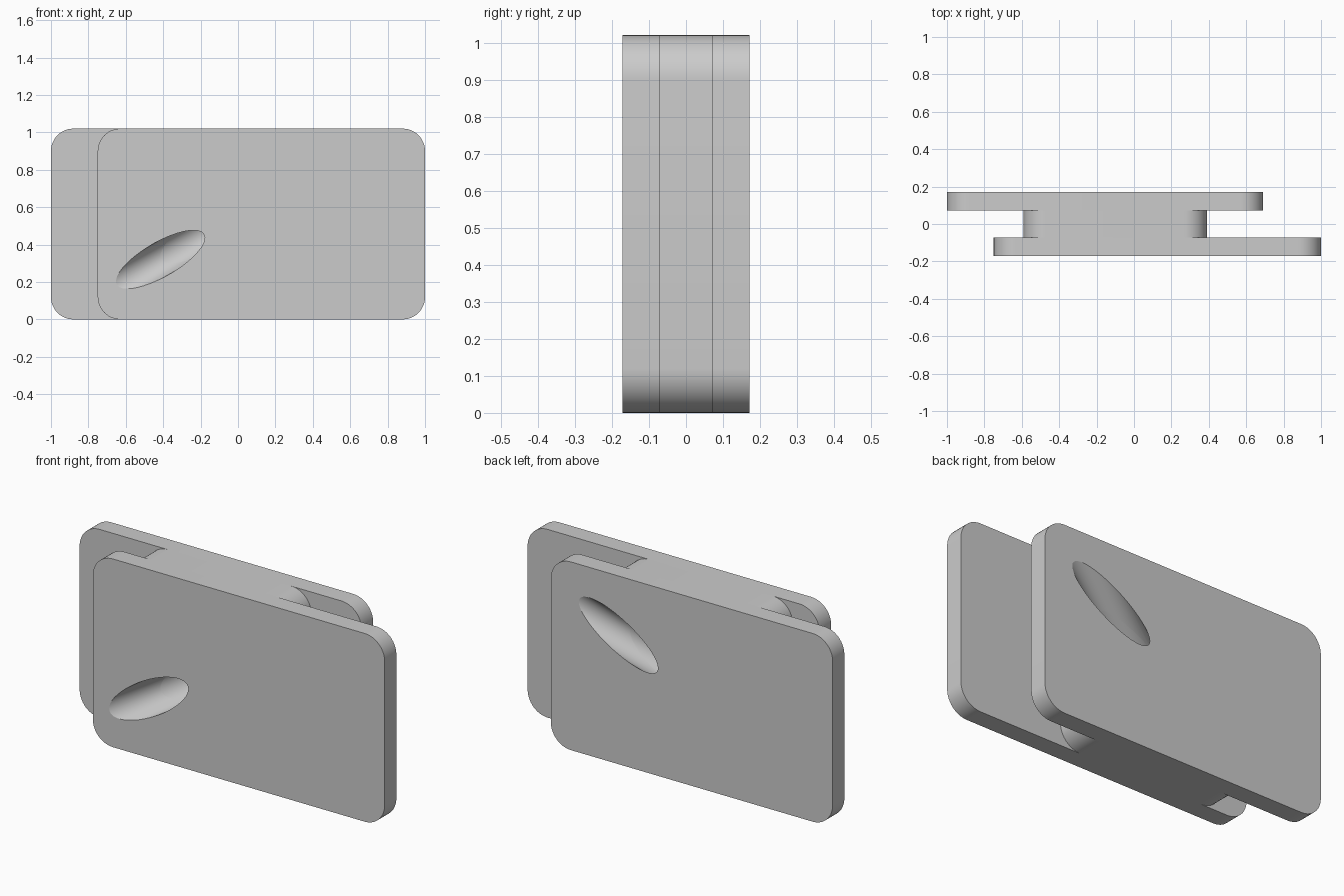
import bpy, bmesh, math
from mathutils import Vector

cube = bpy.data.objects.get("Cube")
if cube:
    bpy.data.objects.remove(cube, do_unlink=True)

HEIGHT, RADIUS, HALF_DEPTH, HALF_CORE = 1.02, 0.12, 0.172, 0.072

grey = bpy.data.materials.new("plain_grey")
grey.use_nodes = True
grey.diffuse_color = (0.6, 0.6, 0.6, 1)
grey.node_tree.nodes["Principled BSDF"].inputs["Base Color"].default_value = grey.diffuse_color


def make_object(name, bm):
    mesh = bpy.data.meshes.new(name)
    bm.to_mesh(mesh)
    bm.free()
    mesh.materials.append(grey)
    obj = bpy.data.objects.new(name, mesh)
    bpy.context.collection.objects.link(obj)
    return obj


def rounded_slab(name, x0, x1, y0, y1, steps=12):
    """Upright slab with rounded corners, extruded along y."""
    bm = bmesh.new()
    corners = [(x1 - RADIUS, HEIGHT - RADIUS), (x0 + RADIUS, HEIGHT - RADIUS),
               (x0 + RADIUS, RADIUS), (x1 - RADIUS, RADIUS)]
    verts = []
    for i, (cx, cz) in enumerate(corners):
        for k in range(steps + 1):
            a = math.pi / 2 * (i + k / steps)
            verts.append(bm.verts.new((cx + RADIUS * math.cos(a), y0,
                                       cz + RADIUS * math.sin(a))))
    face = bm.faces.new(verts)
    new = bmesh.ops.extrude_face_region(bm, geom=[face])["geom"]
    moved = [v for v in new if isinstance(v, bmesh.types.BMVert)]
    bmesh.ops.translate(bm, vec=(0, y1 - y0, 0), verts=moved)
    bmesh.ops.recalc_face_normals(bm, faces=bm.faces)
    return make_object(name, bm)


def scoop_cutter(name, centre, side):
    """Slanted cylinder that sinks into the plate at a shallow angle."""
    tilt, turn, r, start, end = math.radians(20), math.radians(30), 0.092, -0.6, 0.33
    axis = side * Vector((math.cos(tilt) * math.cos(turn), math.sin(tilt),
                          math.cos(tilt) * math.sin(turn)))
    bm = bmesh.new()
    bmesh.ops.create_cone(bm, cap_ends=True, segments=48, radius1=r, radius2=r,
                          depth=end - start)
    obj = make_object(name, bm)
    obj.rotation_mode = 'QUATERNION'
    obj.rotation_quaternion = axis.to_track_quat('Z', 'Y')
    obj.location = Vector(centre) + axis * (start + end) / 2
    obj.hide_render = True
    return obj


# Two offset plates joined by a narrower core
front = rounded_slab("front_plate", -0.75, 1.0, -HALF_DEPTH, -HALF_CORE)
back = rounded_slab("back_plate", -1.0, 0.69, HALF_CORE, HALF_DEPTH)
core = rounded_slab("core_block", -0.59, 0.39, -HALF_CORE, HALF_CORE)

# Scooped slanted holes on the two outer faces
front_cut = scoop_cutter("front_scoop_cutter", (-0.415, -HALF_DEPTH, 0.32), 1)
back_cut = scoop_cutter("back_scoop_cutter", (0.285, HALF_DEPTH, 0.70), -1)

for obj, cutters in ((front, [front_cut]), (back, [back_cut]),
                     (core, [front_cut, back_cut])):
    bpy.ops.object.select_all(action='DESELECT')
    bpy.context.view_layer.objects.active = obj
    obj.select_set(True)
    for cutter in cutters:
        mod = obj.modifiers.new("scoop", 'BOOLEAN')
        mod.operation = 'DIFFERENCE'
        mod.solver = 'EXACT'
        mod.object = cutter
        bpy.ops.object.modifier_apply(modifier=mod.name)
    bpy.ops.object.shade_smooth_by_angle(angle=math.radians(15))

for cutter in (front_cut, back_cut):
    bpy.data.objects.remove(cutter, do_unlink=True)
